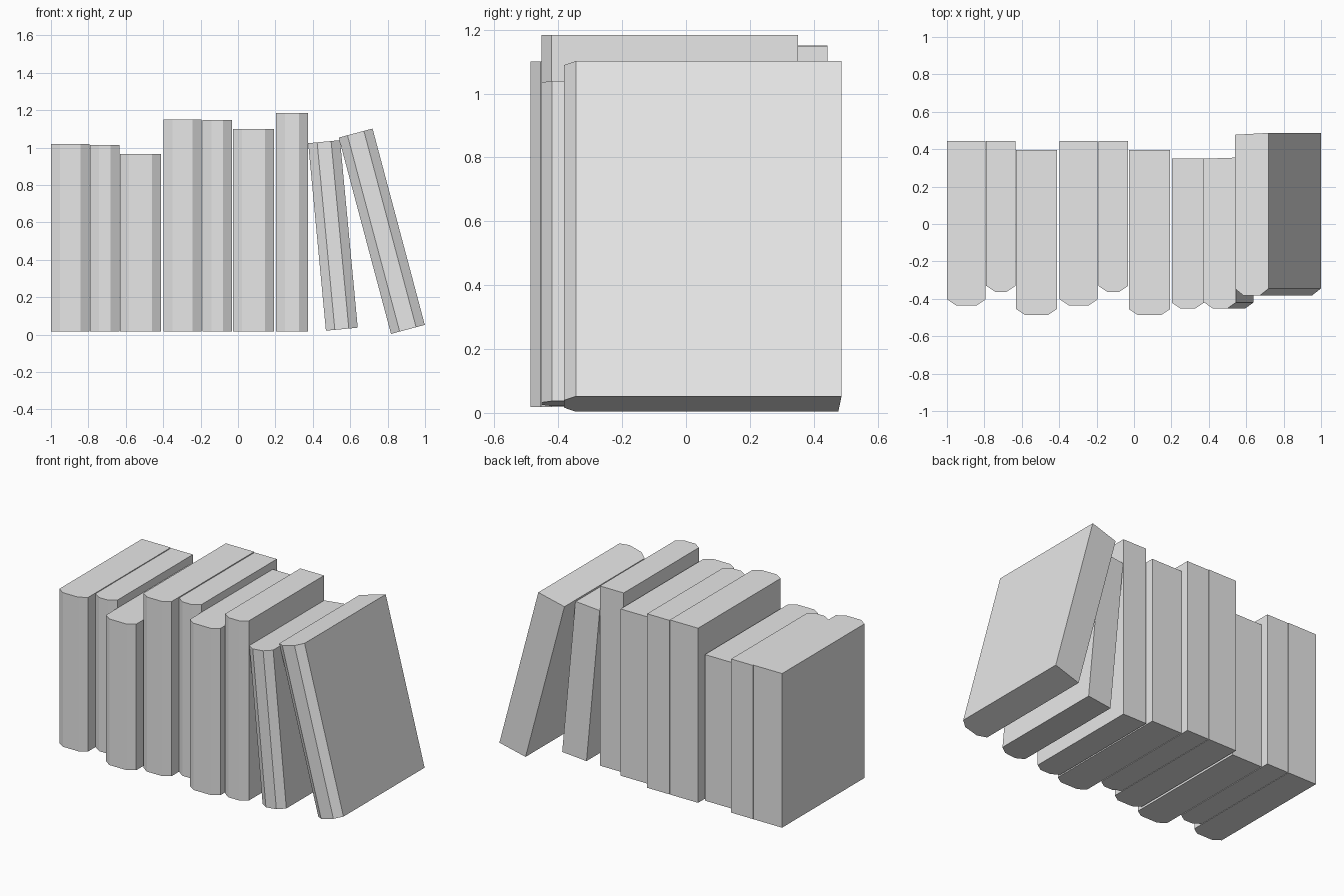
import bpy, bmesh
from math import radians

cube = bpy.data.objects.get("Cube")
if cube:
    bpy.data.objects.remove(cube, do_unlink=True)

# Single plain grey for all the books
GREY = (0.8, 0.8, 0.8, 1.0)
grey = bpy.data.materials.new("plain_grey")
grey.use_nodes = True
grey.diffuse_color = GREY
for node in grey.node_tree.nodes:
    if node.type == 'BSDF_PRINCIPLED':
        node.inputs["Base Color"].default_value = GREY

SPINE_INSET = 0.048   # width of each angled spine strip


def book(name, left, width, height, front, back, base=0.018,
         lean=0.0, spine_depth=0.032, back_skew=0.0):
    """Solid book: an outline with an angled spine, extruded upward."""
    outline = [
        (0, front + spine_depth),
        (SPINE_INSET, front),
        (width - SPINE_INSET, front),
        (width, front + spine_depth),
        (width, back),
        (0, back - back_skew),
    ]
    bm = bmesh.new()
    bottom = bm.faces.new([bm.verts.new((x, y, 0)) for x, y in outline])
    grown = bmesh.ops.extrude_face_region(bm, geom=[bottom])
    top = [v for v in grown["geom"] if isinstance(v, bmesh.types.BMVert)]
    bmesh.ops.translate(bm, verts=top, vec=(0, 0, height))
    # Keep the bottom cap closed
    if not bottom.is_valid:
        bmesh.ops.holes_fill(bm, edges=[e for e in bm.edges if e.is_boundary])
    bmesh.ops.recalc_face_normals(bm, faces=bm.faces[:])
    mesh = bpy.data.meshes.new(name)
    bm.to_mesh(mesh)
    bm.free()
    mesh.materials.append(grey)
    obj = bpy.data.objects.new(name, mesh)
    bpy.context.collection.objects.link(obj)
    obj.location = (left, 0, base)
    obj.rotation_euler.y = -radians(lean)
    return obj


# Upright books: left edge, width, height, front, back
upright = [
    (-1.0, 0.207, 1.0, -0.435, 0.443),
    (-0.79, 0.156, 0.997, -0.363, 0.443),
    (-0.63, 0.218, 0.948, -0.487, 0.395),
    (-0.397, 0.203, 1.133, -0.435, 0.443),
    (-0.191, 0.16, 1.129, -0.363, 0.443),
    (-0.027, 0.22, 1.082, -0.487, 0.395),
    (0.202, 0.171, 1.166, -0.453, 0.35),
]
for i, dims in enumerate(upright, 1):
    book(f"upright_book_{i}", *dims)

# Two books leaning against the row
book("leaning_book_inner", 0.47, 0.171, 1.007, -0.453, 0.355, base=0.021,
     lean=5.4, spine_depth=0.034, back_skew=0.006)
book("leaning_book_outer", 0.818, 0.187, 1.086, -0.382, 0.487, base=0.004,
     lean=14.9, spine_depth=0.037, back_skew=0.01)
